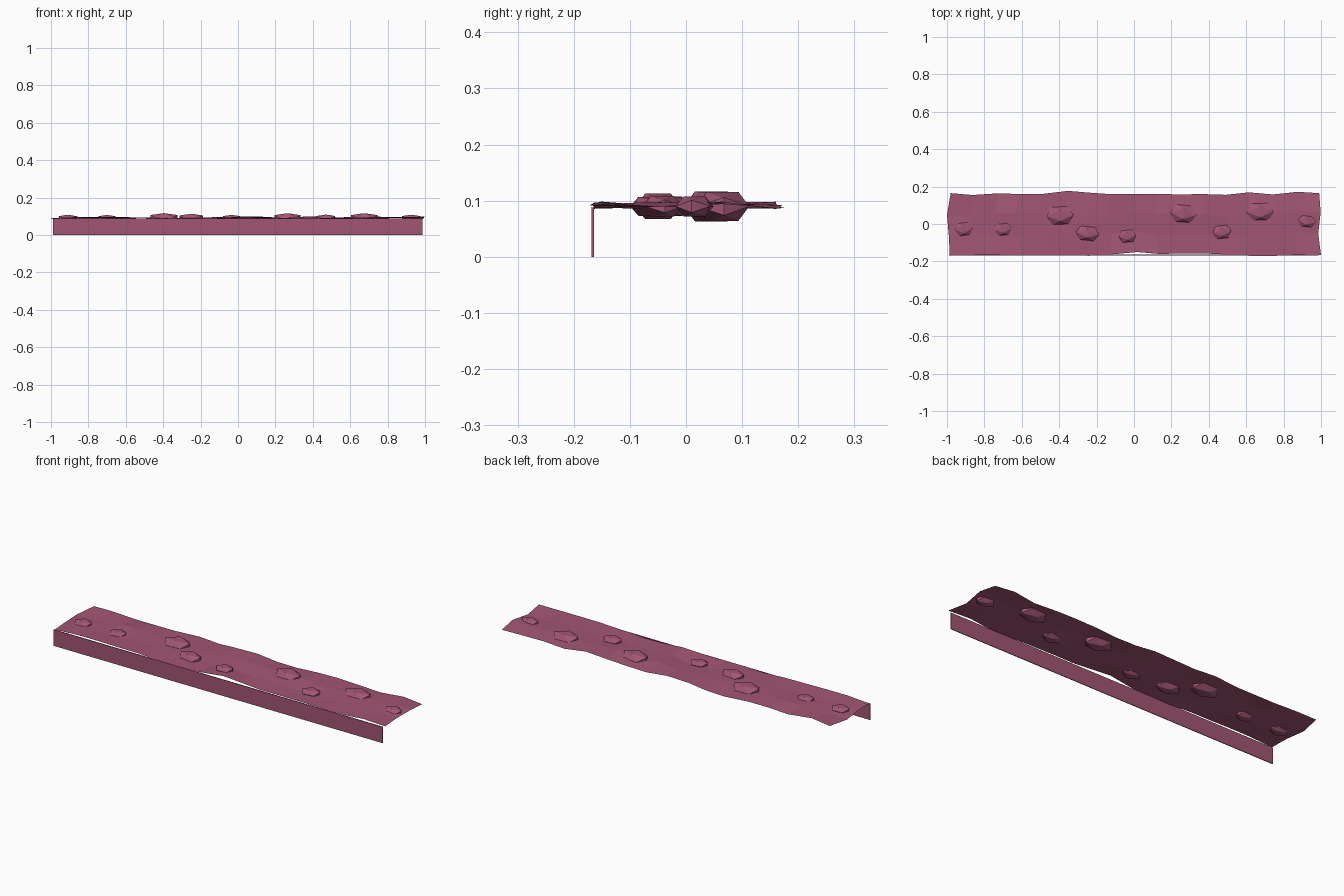
import bpy, bmesh, random
from mathutils import Matrix, Vector

random.seed(4)
if "Cube" in bpy.data.objects:
    bpy.data.objects.remove(bpy.data.objects["Cube"], do_unlink=True)

# One dusty plum colour for everything
plum = bpy.data.materials.new("dusty_plum")
plum.use_nodes = True
colour = (0.36, 0.093, 0.172, 1)
plum.diffuse_color = colour
plum.node_tree.nodes["Principled BSDF"].inputs["Base Color"].default_value = colour


def finish(bm, name):
    """Turn a bmesh into a flat shaded object."""
    mesh = bpy.data.meshes.new(name)
    bm.to_mesh(mesh)
    bm.free()
    mesh.materials.append(plum)
    obj = bpy.data.objects.new(name, mesh)
    bpy.context.collection.objects.link(obj)
    return obj


# Uneven ground sheet, sixteen cells long and three deep
COLS, ROWS = 16, 3
back_edge = [.165, .155, .164, .16, .16, .177, .167, .16, .16,
             .161, .158, .16, .156, .169, .158, .172, .165]
front_edge = [-.165, -.166, -.165, -.165, -.164, -.165, -.17, -.163, -.15,
              -.16, -.158, -.157, -.164, -.171, -.17, -.162, -.166]
left_end = [-.985, -.99, -1.0, -.98]
right_end = [1.0, .985, .998, .99]
bm = bmesh.new()
grid = []
for i in range(COLS + 1):
    t = i / COLS
    column = []
    for j in range(ROWS + 1):
        s = j / ROWS
        x = left_end[j] * (1 - t) + right_end[j] * t
        y = front_edge[i] * (1 - s) + back_edge[i] * s
        if 0 < i < COLS:
            x += random.uniform(-.012, .012)
        if 0 < j < ROWS:
            y += random.uniform(-.01, .01)
        z = .092 + random.uniform(-.007, .007)
        column.append(bm.verts.new((x, y, z)))
    grid.append(column)
for i in range(COLS):
    for j in range(ROWS):
        bm.faces.new((grid[i][j], grid[i + 1][j], grid[i + 1][j + 1], grid[i][j + 1]))
finish(bm, "ground_sheet")

# Thin upright board along the front edge
bm = bmesh.new()
bmesh.ops.create_cube(bm, size=1, matrix=Matrix.Translation((-.002, -.166, .044))
                      @ Matrix.Diagonal((1.976, .004, .088, 1)))
finish(bm, "front_board")


# Flattened twenty sided stones, half sunk in the sheet
def stone(name, x, y, rx, ry):
    bm = bmesh.new()
    p = (1 + 5 ** .5) / 2
    radii = (rx, ry, rx * .37)
    for a in (-1, 1):
        for b in (-p, p):
            for v in ((0, a, b), (a, b, 0), (b, 0, a)):
                bm.verts.new(Vector([c / p * r for c, r in zip(v, radii)]))
    bmesh.ops.convex_hull(bm, input=bm.verts[:])
    bmesh.ops.recalc_face_normals(bm, faces=bm.faces[:])
    obj = finish(bm, name)
    obj.location = (x, y, .09)
    obj.rotation_euler.z = random.uniform(-.12, .12)


stones = [(-.91, -.028, .047, .034), (-.70, -.028, .045, .032),
          (-.395, .045, .072, .047), (-.25, -.05, .062, .037),
          (-.035, -.065, .046, .032), (.265, .055, .07, .046),
          (.47, -.043, .05, .034), (.675, .065, .07, .046),
          (.925, .015, .048, .031)]
for n, spec in enumerate(stones, 1):
    stone(f"stone_{n}", *spec)
